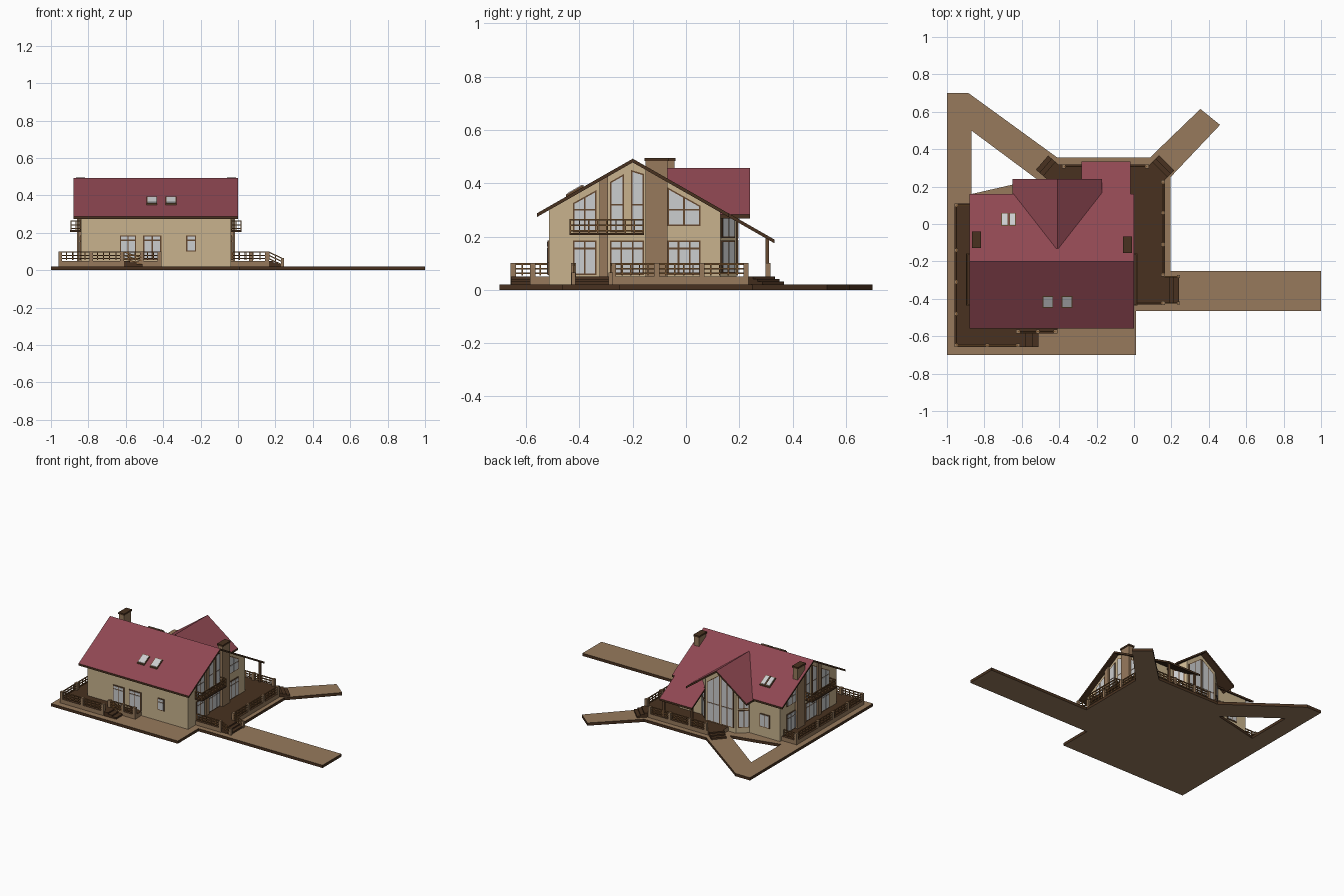
import bpy, bmesh, math
from mathutils import Vector as V

if "Cube" in bpy.data.objects:
    bpy.data.objects.remove(bpy.data.objects["Cube"])

COLORS = {
    "roof_red": (0.275, 0.064, 0.084), "cream_wall": (0.58, 0.45, 0.27),
    "tan_paving": (0.31, 0.195, 0.108), "dark_brown": (0.065, 0.031, 0.014),
    "frame_brown": (0.13, 0.065, 0.03), "pale_glass": (0.60, 0.61, 0.62),
    "rail_wood": (0.20, 0.095, 0.032)}
MATS = {}
for k, c in COLORS.items():
    MATS[k] = bpy.data.materials.new(k)
    MATS[k].diffuse_color = (*c, 1)
ORDER = list(COLORS)
parts = {}


def extrude(name, pts, vec, mat, up=None, down=None):
    """Add a prism to the named part; up/down colour its upper/lower faces."""
    bm = parts.setdefault(name, bmesh.new())
    vec = V(vec)
    lo = [bm.verts.new(V(p)) for p in pts]
    hi = [bm.verts.new(V(p) + vec) for p in pts]
    n = len(pts)
    fs = [bm.faces.new(lo), bm.faces.new(hi[::-1])]
    fs += [bm.faces.new((lo[(i + 1) % n], lo[i], hi[i], hi[(i + 1) % n])) for i in range(n)]
    bmesh.ops.recalc_face_normals(bm, faces=fs)
    for f in fs:
        f.normal_update()
        m = up if up and f.normal.z > 0.3 else down if down and f.normal.z < -0.3 else mat
        f.material_index = ORDER.index(m)
    return fs


def flat(name, pts, z0, z1, mat, up=None, down=None):
    return extrude(name, [(x, y, z0) for x, y in pts], (0, 0, z1 - z0), mat, up, down)


def box(name, x0, x1, y0, y1, z0, z1, mat, up=None):
    flat(name, [(x0, y0), (x1, y0), (x1, y1), (x0, y1)], z0, z1, mat, up)


def beam(name, p, q, w, mat):
    p, q = V(p), V(q)
    d = (q - p).normalized()
    a = d.cross(V((0, 0, 1))) if abs(d.z) < 0.9 else V((1, 0, 0))
    a = a.normalized() * w / 2
    b = d.cross(a)
    extrude(name, [p + a + b, p - a + b, p - a - b, p + a - b], q - p, mat)


def rail(name, p, q, z0, z1, drop=0.0):
    """Railing between two plan points, optionally sloping down."""
    p, q = V((*p, 0)), V((*q, 0))
    k = max(2, round((q - p).length / 0.035))
    for t in (0, 0.5, 1):
        z = z0 + (z1 - z0) * t
        beam(name, p + V((0, 0, z)), q + V((0, 0, z - drop)), 0.006, "rail_wood")
    for i in range(k + 1):
        c = p.lerp(q, i / k) - V((0, 0, drop * i / k))
        beam(name, c + V((0, 0, z0 - 0.008)), c + V((0, 0, z1)), 0.005, "rail_wood")


def window(o, d, n, u0, u1, z0, zl, zr, panes=2, transom=None):
    """Frame plate and panes on a wall: origin o, direction d, outward normal n."""
    o, d, n = (V((*v, 0)) for v in (o, d, n))
    at = lambda u, z: o + d * u + V((0, 0, z))
    top = lambda u: zl + (zr - zl) * (u - u0) / (u1 - u0)
    extrude("window_frames", [at(u0, z0), at(u1, z0), at(u1, zr), at(u0, zl)], n * 0.005, "frame_brown")
    g, w = 0.006, (u1 - u0) / panes
    for i in range(panes):
        a, b = u0 + w * i + g * (0.5 if i else 1), u0 + w * (i + 1) - g * (0.5 if i < panes - 1 else 1)
        levels = [(z0 + g, None)] if transom is None else [(z0 + g, transom - g / 2), (transom + g / 2, None)]
        for lo, hi in levels:
            extrude("window_glass", [at(a, lo), at(b, lo), at(b, hi or top(b) - g), at(a, hi or top(a) - g)],
                    n * 0.007, "pale_glass")


def stairs(name, p, ang, width, n=3, depth=0.025):
    d = V((math.cos(ang), math.sin(ang)))
    s = V((-d.y, d.x)) * width / 2
    for i in range(n):
        a, b = V(p) + d * depth * (i - 0.3), V(p) + d * depth * (i + 1)
        flat(name, [a - s, b - s, b + s, a + s], 0.02, 0.05 - 0.009 * i, "dark_brown")


# paved ground slab with triangular opening
for pts in ([(-1, -.7), (.01, -.7), (.01, -.465), (1, -.465), (1, -.25), (.195, -.25), (.195, .25),
             (.46, .53), (.355, .615), (.085, .355), (-.41, .355), (-.52, .24), (-.87, .16), (-1, .16)],
            [(-1, .16), (-.87, .16), (-.87, .5), (-.52, .24), (-.41, .355), (-.885, .7), (-1, .7)]):
    flat("paving", pts, 0, 0.02, "dark_brown", "tan_paving", "tan_paving")

# roof heights
main_z = lambda y: 0.492 - 0.57 * abs(y + 0.2)
wing_z = lambda x: 0.457 - 0.73 * abs(x + 0.41)
T = 0.014

# main house walls, with gable ends
prof = [(-.515, .02), (.13, .02), (.13, main_z(.13) - T), (-.2, main_z(-.2) - T), (-.515, main_z(-.515) - T)]
extrude("main_walls", [(-.84, y, z) for y, z in prof], (.803, 0, 0), "cream_wall")

# rear wing walls with canted corners, trimmed to the roof pitch
flat("wing_walls", [(-.61, 0), (-.21, 0), (-.21, .12), (-.29, .19), (-.53, .19), (-.61, .12)], .02, .5, "cream_wall")
bm = parts["wing_walls"]
for s in (-1, 1):
    r = bmesh.ops.bisect_plane(bm, geom=bm.verts[:] + bm.edges[:] + bm.faces[:], plane_co=(-.41, 0, .457 - T),
                               plane_no=(s * 0.73, 0, 1), clear_outer=True)
    cut = [e for e in r["geom_cut"] if isinstance(e, bmesh.types.BMEdge)]
    for f in bmesh.ops.holes_fill(bm, edges=cut)["faces"]:
        f.material_index = ORDER.index("cream_wall")


# roof slabs: red above, dark edges and soffits
def main_slab(name, x0, x1, ya, yb):
    pts = [(ya, main_z(ya)), (yb, main_z(yb)), (yb, main_z(yb) - T), (ya, main_z(ya) - T)]
    extrude(name, [(x0, y, z) for y, z in pts], (x1 - x0, 0, 0), "dark_brown", "roof_red")


main_slab("main_roof", -.88, 0, -.56, -.2)
main_slab("main_roof", -.88, 0, -.2, .16)
main_slab("porch_roof", -.28, -.02, .16, .333)
for x in (-.65, -.17):
    pts = [(x, wing_z(x)), (-.41, wing_z(-.41)), (-.41, wing_z(-.41) - T), (x, wing_z(x) - T)]
    extrude("wing_roof", [(a, -.13, z) for a, z in pts], (0, .37, 0), "dark_brown", "roof_red")
for x in (-.26, -.04):
    box("porch_posts", x - .007, x + .007, .298, .312, .05, main_z(.305) - .01, "frame_brown")

# skylights
for x0, x1, ya, yb in ((-.49, -.432, -.45, -.385), (-.388, -.33, -.45, -.385), (-.71, -.671, -.01, .06), (-.669, -.63, -.01, .06)):
    for g, h, m, nm in ((0, .008, "frame_brown", "skylight_frames"), (.005, .011, "pale_glass", "skylight_glass")):
        extrude(nm, [(x, y, main_z(y) - .004) for x, y in ((x0 + g, ya + g), (x1 - g, ya + g), (x1 - g, yb - g), (x0 + g, yb - g))],
                (0, 0, h + .004), m)

# chimneys and brown pilasters on the gable ends
for x0, x1, y0, y1 in ((-.055, -.016, -.152, -.07), (-.861, -.822, -.125, -.043)):
    box("chimneys", x0, x1, y0, y1, .02, .483, "tan_paving")
    box("chimney_caps", x0 - .004, x1 + .004, y0 - .004, y1 + .004, .483, .495, "dark_brown")
for x in (-.032, -.845):
    extrude("pilasters", [(x - .008, -.325, .02), (x - .008, -.292, .02), (x - .008, -.292, main_z(-.292) - T),
                          (x - .008, -.325, main_z(-.325) - T)], (.016, 0, 0), "tan_paving")

# gable end windows and balconies, both ends alike
for x, s in ((-.037, 1), (-.84, -1)):
    W = lambda *a: window((x, 0), (0, 1), (s, 0), *a)
    W(-.425, -.335, .215, .325, .375, 2, .3)
    W(-.285, -.232, .215, .405, .435, 1, .32)
    W(-.207, -.158, .215, .45, .435, 1, .32)
    W(-.07, .055, .24, .385, .315, 2, .3)
    W(-.425, -.335, .055, .185, .185, 2, .155)
    W(-.285, -.158, .055, .185, .185, 3, .155)
    W(-.07, .055, .055, .185, .185, 3, .155)
    xo = x + s * .057
    box("balcony_slabs", min(x, xo), max(x, xo), -.437, -.157, .205, .214, "dark_brown")
    rail("balcony_rails", (xo - s * .004, -.434), (xo - s * .004, -.16), .222, .263)
    for y in (-.434, -.16):
        rail("balcony_rails", (x, y), (xo - s * .004, y), .222, .263)

# front windows and doors
for u0, u1, z0, n in ((-.632, -.545, .055, 2), (-.507, -.41, .055, 2), (-.277, -.225, .1, 1)):
    window((0, -.515), (1, 0), (0, -1), u0, u1, z0, .185, .185, n, .16)
# rear windows
for u0, u1 in ((-.76, -.68), (-.15, -.08)):
    window((0, .13), (1, 0), (0, 1), u0, u1, .09, .185, .185, 2)
window((-.41, .19), (1, 0), (0, 1), -.105, -.004, .055, .335, .41, 2, .19)
window((-.41, .19), (1, 0), (0, 1), .004, .105, .055, .41, .335, 2, .19)
c, s = .08 / .1063, .07 / .1063
for m in (-1, 1):
    for z0, z1 in ((.06, .185), (.195, .28)):
        window((-.41 + m * .12, .19), (m * c, -s), (m * s, c), .015, .09, z0, z1, z1, 2)

# terraces
flat("right_terrace", [(-.1, -.43), (.165, -.43), (.165, .23), (.08, .318), (-.4, .318), (-.47, .24), (-.47, .1), (-.1, .1)],
     .02, .05, "tan_paving", "dark_brown")
flat("left_terrace", [(-.96, .11), (-.96, -.658), (-.61, -.658), (-.61, -.585), (-.41, -.585), (-.41, -.5), (-.82, -.5), (-.82, .11)],
     .02, .05, "tan_paving", "dark_brown")

# steps
stairs("right_steps", (.165, -.355), 0, .14)
stairs("front_steps", (-.61, -.62), 0, .075, 3, .033)
stairs("rear_right_steps", (.122, .274), math.pi / 4, .115)
stairs("rear_left_steps", (-.435, .279), math.radians(139), .1)

# stone pillars and railings along terrace edges
runs = [[(.155, -.272), (.155, -.11), (.155, .06), (.155, .225)], [(.155, -.422), (-.03, -.422)],
        [(.07, .308), (-.09, .308), (-.25, .308), (-.375, .308)],
        [(-.05 - .9, .1), (-.95, -.14), (-.95, -.31), (-.95, -.48), (-.95, -.648), (-.785, -.648), (-.62, -.648)],
        [(-.62, -.575), (-.515, -.575), (-.42, -.575)]]
for run in runs:
    for p, q in zip(run, run[1:]):
        rail("terrace_rails", p, q, .062, .097)
    for x, y in run:
        if x != -.03:
            box("pillars", x - .01, x + .01, y - .01, y + .01, .02, .1, "tan_paving")
rail("terrace_rails", (-.95, .1), (-.85, .1), .062, .097)
for y in (-.282, -.422):
    rail("stair_rails", (.165, y), (.238, y), .062, .097, .035)
    box("pillars", .23, .246, y - .008, y + .008, .02, .065, "tan_paving")
rail("stair_rails", (-.61, -.582), (-.515, -.582), .062, .097, .03)

# turn every collected part into an object
for name, bm in parts.items():
    me = bpy.data.meshes.new(name)
    used = sorted({f.material_index for f in bm.faces})
    for f in bm.faces:
        f.material_index = used.index(f.material_index)
    bm.to_mesh(me)
    bm.free()
    for i in used:
        me.materials.append(MATS[ORDER[i]])
    bpy.context.collection.objects.link(bpy.data.objects.new(name, me))

for m in bpy.data.materials:
    if m.users and not m.is_grease_pencil:
        m.use_nodes = True
        m.node_tree.nodes["Principled BSDF"].inputs["Base Color"].default_value = m.diffuse_color
